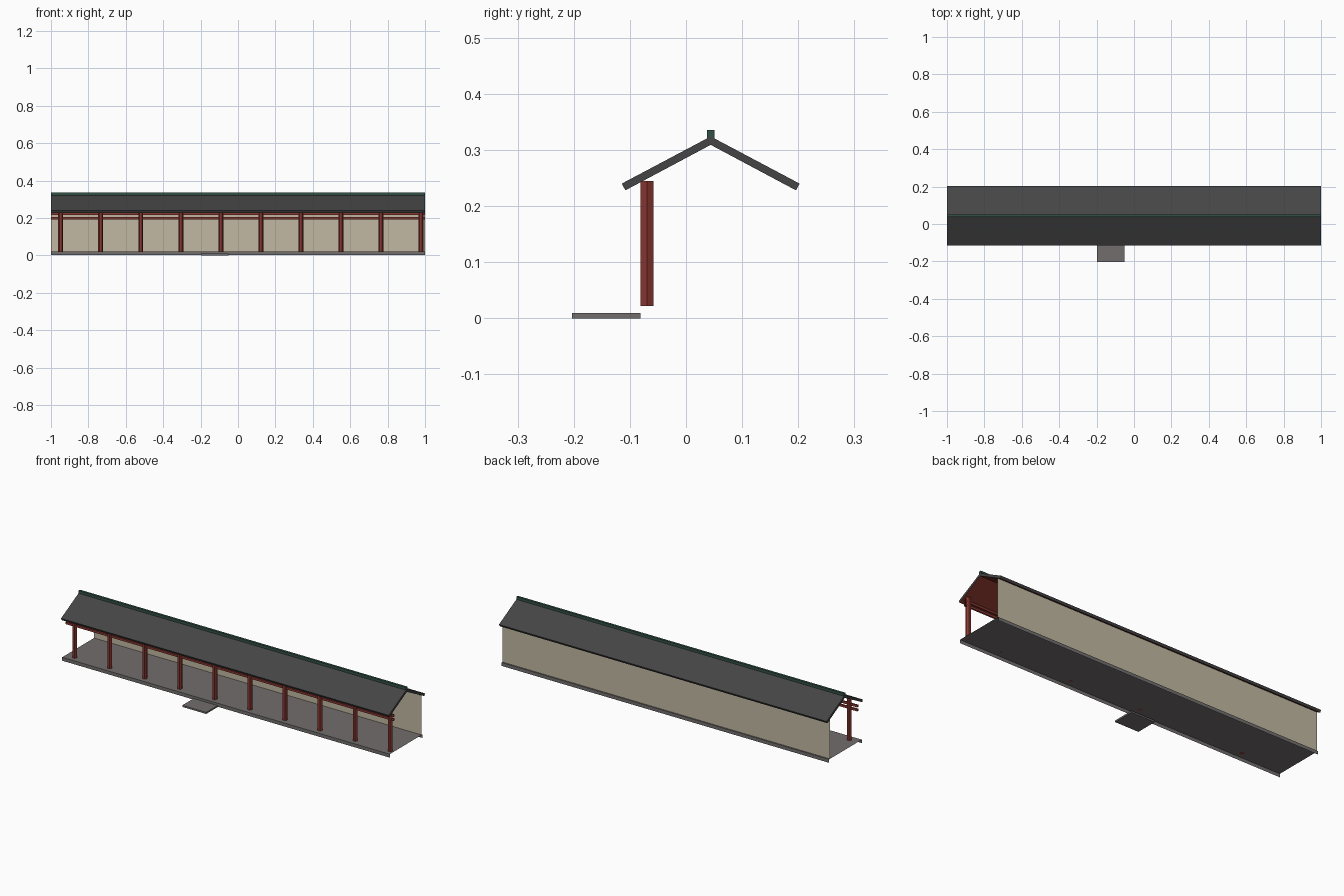
import bpy
from math import cos, sin, pi

cube = bpy.data.objects.get("Cube")
if cube:
    bpy.data.objects.remove(cube, do_unlink=True)


def material(name, rgb):
    m = bpy.data.materials.new(name)
    m.use_nodes = True
    m.diffuse_color = (*rgb, 1)
    m.node_tree.nodes["Principled BSDF"].inputs["Base Color"].default_value = (*rgb, 1)
    return m


roof_grey = material("roof grey", (0.06, 0.06, 0.06))
stone = material("stone grey", (0.17, 0.155, 0.155))
plaster = material("beige plaster", (0.54, 0.485, 0.36))
red = material("dark red wood", (0.25, 0.038, 0.029))
green = material("ridge green", (0.032, 0.082, 0.06))


def add_mesh(name, verts, faces, mats):
    mesh = bpy.data.meshes.new(name)
    mesh.from_pydata(verts, [], faces)
    for m in mats:
        mesh.materials.append(m)
    mesh.update()
    obj = bpy.data.objects.new(name, mesh)
    bpy.context.collection.objects.link(obj)
    return obj


def sweep_faces(n, closed=True, caps=True):
    """Faces joining two rings of n points, the first ring at the lower end."""
    faces = [(i, (i + 1) % n, (i + 1) % n + n, i + n)
             for i in range(n if closed else n - 1)]
    if caps:
        faces += [tuple(reversed(range(n))), tuple(range(n, 2 * n))]
    return faces


def extrude_x(name, profile, x0, x1, mats, closed=True, caps=True):
    """Sweep a (y, z) profile, drawn anticlockwise seen from +x, along x."""
    verts = [(x, y, z) for x in (x0, x1) for y, z in profile]
    return add_mesh(name, verts, sweep_faces(len(profile), closed, caps), mats)


def hex_post(name, x, y, z0, z1, radius):
    ring = [(x + radius * cos(k * pi / 3), y + radius * sin(k * pi / 3)) for k in range(6)]
    verts = [(px, py, z) for z in (z0, z1) for px, py in ring]
    return add_mesh(name, verts, sweep_faces(6), [red])


def rect(y0, y1, z0, z1):
    return [(y0, z0), (y1, z0), (y1, z1), (y0, z1)]


# Floor: deck with front and back skirts, open at the ends and below
FRONT, BACK, DECK = -0.105, 0.18, 0.022
extrude_x("floor", [(BACK, 0.003), (BACK, DECK), (FRONT, DECK), (FRONT, 0.003)],
          -1, 1, [stone], closed=False, caps=False)

# Entrance step
extrude_x("entrance_step", rect(-0.203, -0.081, 0, 0.009), -0.198, -0.052, [stone])

# Back wall, a single sheet
extrude_x("back_wall", [(0.173, DECK), (0.173, 0.24)], -1, 1, [plaster],
          closed=False, caps=False)

# Six-sided posts along the open front
for i in range(10):
    hex_post(f"post_{i + 1}", -0.948 + i * 0.214, -0.0695, DECK, 0.245, 0.0133)

# Twin rails running through the posts, open ended
for name, z in (("lower_rail", 0.193), ("upper_rail", 0.215)):
    extrude_x(name, rect(-0.074, -0.065, z, z + 0.012), -1, 1, [red], caps=False)

# Gabled roof slab with red underside
RIDGE = 0.044
half = [(0.1585, 0.240), (0.152, 0.228)]
profile = ([(RIDGE, 0.324)] + [(RIDGE - y, z) for y, z in half]
           + [(RIDGE, 0.309)] + [(RIDGE + y, z) for y, z in reversed(half)])
roof = extrude_x("roof", profile, -1, 1, [roof_grey, red])
for face in roof.data.polygons:
    if face.normal.z < -0.7:
        face.material_index = 1

# Ridge cap
extrude_x("ridge_cap", rect(RIDGE - 0.0065, RIDGE + 0.0065, 0.314, 0.3355), -1, 1, [green])
